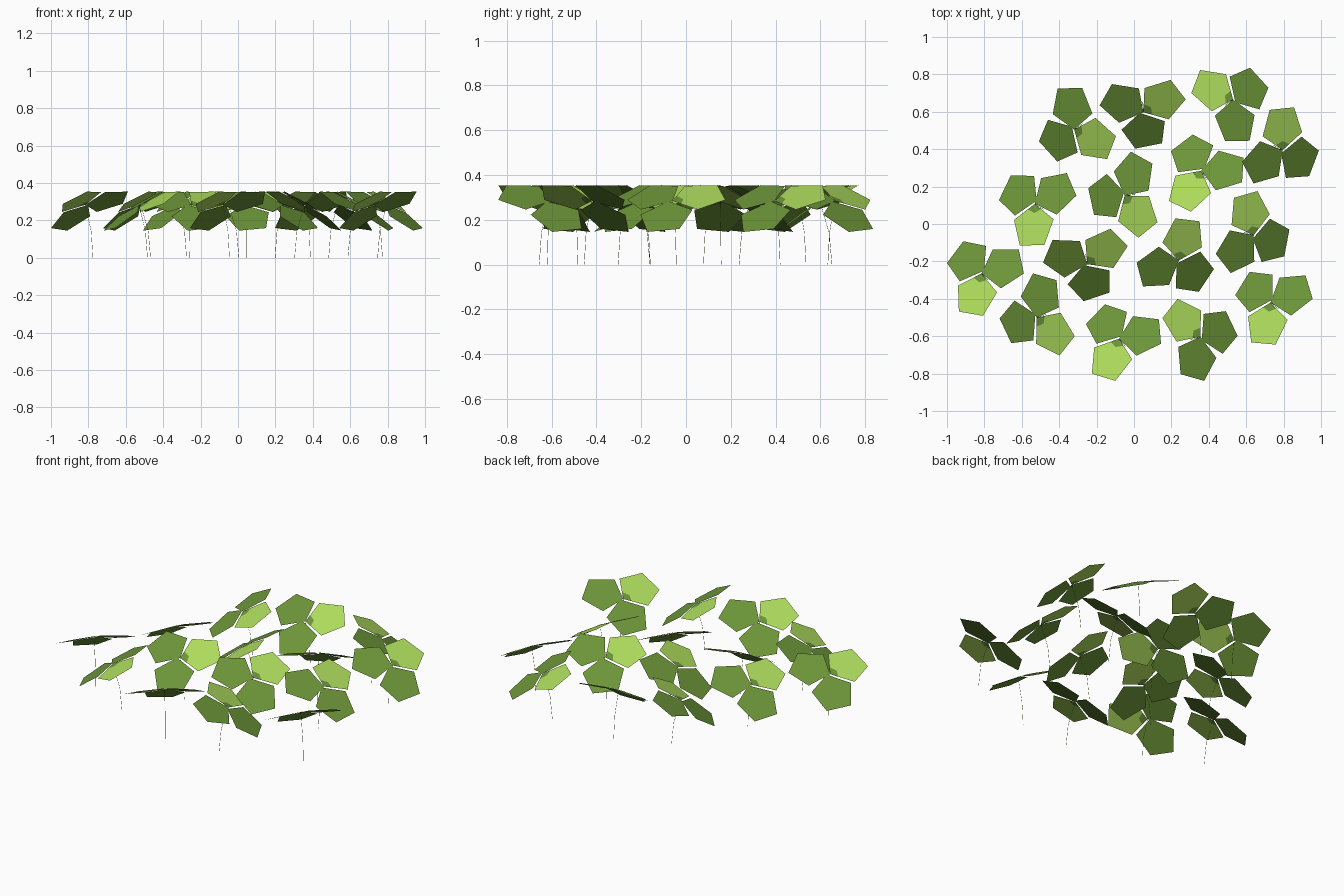
import bpy, bmesh, math
from mathutils import Matrix, Vector

if "Cube" in bpy.data.objects:
    bpy.data.objects.remove(bpy.data.objects["Cube"])

# Colours
def material(name, rgb):
    m = bpy.data.materials.new(name)
    m.diffuse_color = (*rgb, 1)
    m.use_nodes = True
    m.node_tree.nodes["Principled BSDF"].inputs["Base Color"].default_value = m.diffuse_color
    return m

GREEN = material("leaf_green", (0.150, 0.300, 0.040))
LIGHT = material("light_leaf_green", (0.420, 0.715, 0.108))

R = 0.1245                     # leaflet pentagon radius
TILT = math.radians(31)        # whole head leans to one side
HEAD_Z = 0.284

def head_mesh():
    """Three pentagon leaflets meeting at one point; the first is lighter."""
    bm = bmesh.new()
    lean = Matrix.Rotation(-TILT, 4, 'Y')
    # direction, droop and in-plane turn of each leaflet
    for k, (ang, droop, turn) in enumerate(((-60, 6, 0), (60, 6, 0), (180, 5, 9))):
        # pentagon with its inner corner near the origin, pointing along +x
        t = math.radians(turn)
        pent = [Vector((R - R * math.cos(i * math.tau / 5 + t),
                        -R * math.sin(i * math.tau / 5 + t), 0)) for i in range(5)]
        mat = (lean @ Matrix.Rotation(math.radians(ang), 4, 'Z')
               @ Matrix.Rotation(math.radians(droop), 4, 'Y'))
        p = [mat @ v for v in pent]
        if k == 0:
            # light leaflet with a green base corner
            a, b = p[0].lerp(p[1], 0.34), p[0].lerp(p[4], 0.34)
            m = p[0].lerp((p[2] + p[3]) / 2, 0.22)
            polys = [([p[0], a, m, b], 0), ([a, p[1], p[2], m], 1),
                     ([m, p[2], p[3]], 1), ([m, p[3], p[4], b], 1)]
        else:
            polys = [(p, 0)]
        for pts, mi in polys:
            f = bm.faces.new([bm.verts.new(v) for v in pts])
            f.material_index = mi
    bmesh.ops.remove_doubles(bm, verts=bm.verts, dist=1e-5)
    for f in bm.faces:
        f.normal_update()
        if f.normal.z < 0:
            f.normal_flip()
    me = bpy.data.meshes.new("clover_head")
    bm.to_mesh(me)
    bm.free()
    me.materials.append(GREEN)
    me.materials.append(LIGHT)
    return me

def stem_mesh():
    """Hair-thin, slightly curved three-sided stem."""
    bm = bmesh.new()
    rings = []
    for x, z in ((0.055, 0), (0.042, HEAD_Z * 0.5), (0, HEAD_Z)):
        rings.append([bm.verts.new((x + 0.001 * math.cos(i * math.tau / 3),
                                    0.001 * math.sin(i * math.tau / 3), z))
                      for i in range(3)])
    for lo, hi in zip(rings, rings[1:]):
        for i in range(3):
            j = (i + 1) % 3
            bm.faces.new((lo[i], lo[j], hi[j], hi[i]))
    me = bpy.data.meshes.new("clover_stem")
    bm.to_mesh(me)
    bm.free()
    me.materials.append(GREEN)
    return me

HEAD, STEM = head_mesh(), stem_mesh()

# Plants: head x, head y, direction of the raised side in degrees
PLANTS = [
    (-0.32, 0.505, 35), (0.05, 0.597, 94), (0.53, 0.665, 215),
    (0.795, 0.395, 152), (0.36, 0.285, 300), (-0.05, 0.152, 5),
    (-0.53, 0.108, 327), (0.64, -0.06, 162), (0.24, -0.195, 139),
    (-0.25, -0.215, 101), (-0.815, -0.265, 316), (-0.52, -0.50, 18),
    (-0.08, -0.613, 309), (0.355, -0.603, 198), (0.73, -0.42, 321),
]
for n, (x, y, ang) in enumerate(PLANTS, 1):
    for name, me, z in (("leaflets", HEAD, HEAD_Z), ("stem", STEM, 0)):
        ob = bpy.data.objects.new(f"{name}_{n}", me)
        ob.location = (x, y, z)
        ob.rotation_euler.z = math.radians(ang)
        bpy.context.collection.objects.link(ob)
